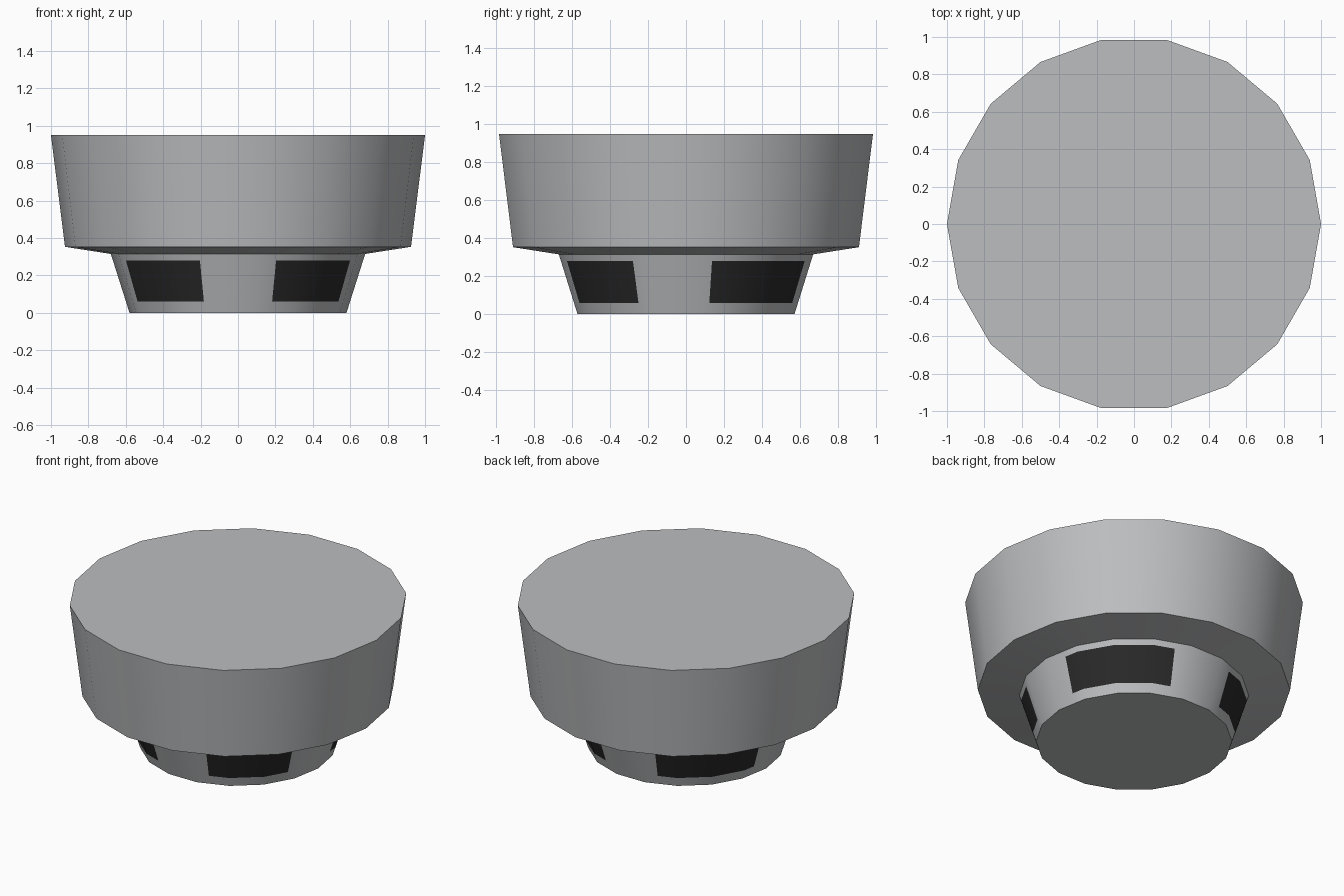
import bpy, bmesh
from math import cos, sin, radians

if "Cube" in bpy.data.objects:
    bpy.data.objects.remove(bpy.data.objects["Cube"])

SIDES = 18
STEP = 360 / SIDES
WINDOWS = [(12, 71.5), (108.5, 168), (205, 252), (288, 335)]  # degrees round the base
WIN_Z = (0.06, 0.28)


def material(name, rgb):
    m = bpy.data.materials.new(name)
    m.diffuse_color = (*rgb, 1)
    m.use_nodes = True
    m.node_tree.nodes["Principled BSDF"].inputs["Base Color"].default_value = m.diffuse_color
    return m


grey = material("light grey", (0.5, 0.51, 0.52))
black = material("dark window", (0.022, 0.022, 0.022))


def lathe(name, profile, angles, cap_bottom, cap_top, rule=None):
    """Spin a profile; in-between angles stay on the flat sides of the polygon."""
    bm = bmesh.new()
    rings = []
    for r, z in profile:
        ring = []
        for a in angles:
            d = r * cos(radians(STEP / 2)) / cos(radians(a % STEP - STEP / 2))
            ring.append(bm.verts.new((d * cos(radians(a)), d * sin(radians(a)), z)))
        rings.append(ring)
    n = len(angles)
    for k in range(len(rings) - 1):
        lo, hi = rings[k], rings[k + 1]
        for i in range(n):
            j = (i + 1) % n
            f = bm.faces.new((lo[i], lo[j], hi[j], hi[i]))
            if rule:
                mid_a = (angles[i] + (angles[j] if j else 360)) / 2
                f.material_index = rule(mid_a, (profile[k][1] + profile[k + 1][1]) / 2)
    if cap_bottom:
        bm.faces.new(rings[0][::-1])
    if cap_top:
        bm.faces.new(rings[-1])
    me = bpy.data.meshes.new(name)
    bm.to_mesh(me)
    bm.free()
    me.materials.append(grey)
    me.materials.append(black)
    ob = bpy.data.objects.new(name, me)
    bpy.context.collection.objects.link(ob)
    bpy.ops.object.select_all(action='DESELECT')
    ob.select_set(True)
    bpy.context.view_layer.objects.active = ob
    bpy.ops.object.shade_smooth_by_angle(angle=radians(30))


corners = [i * STEP for i in range(SIDES)]

# Wide upper drum with its sloping underside
lathe("upper_drum", [(0.68, 0.315), (0.925, 0.353), (1.0, 0.95)], corners, False, True)

# Narrow tapered base with four dark windows cut into its wall
def is_window(a, z):
    return int(WIN_Z[0] < z < WIN_Z[1] and any(s < a < e for s, e in WINDOWS))

base_angles = sorted(set(corners) | {a for w in WINDOWS for a in w})
base_profile = [(0.58 + 0.1 * z / 0.315, z) for z in (0, *WIN_Z, 0.315)]
lathe("base", base_profile, base_angles, True, False, is_window)
